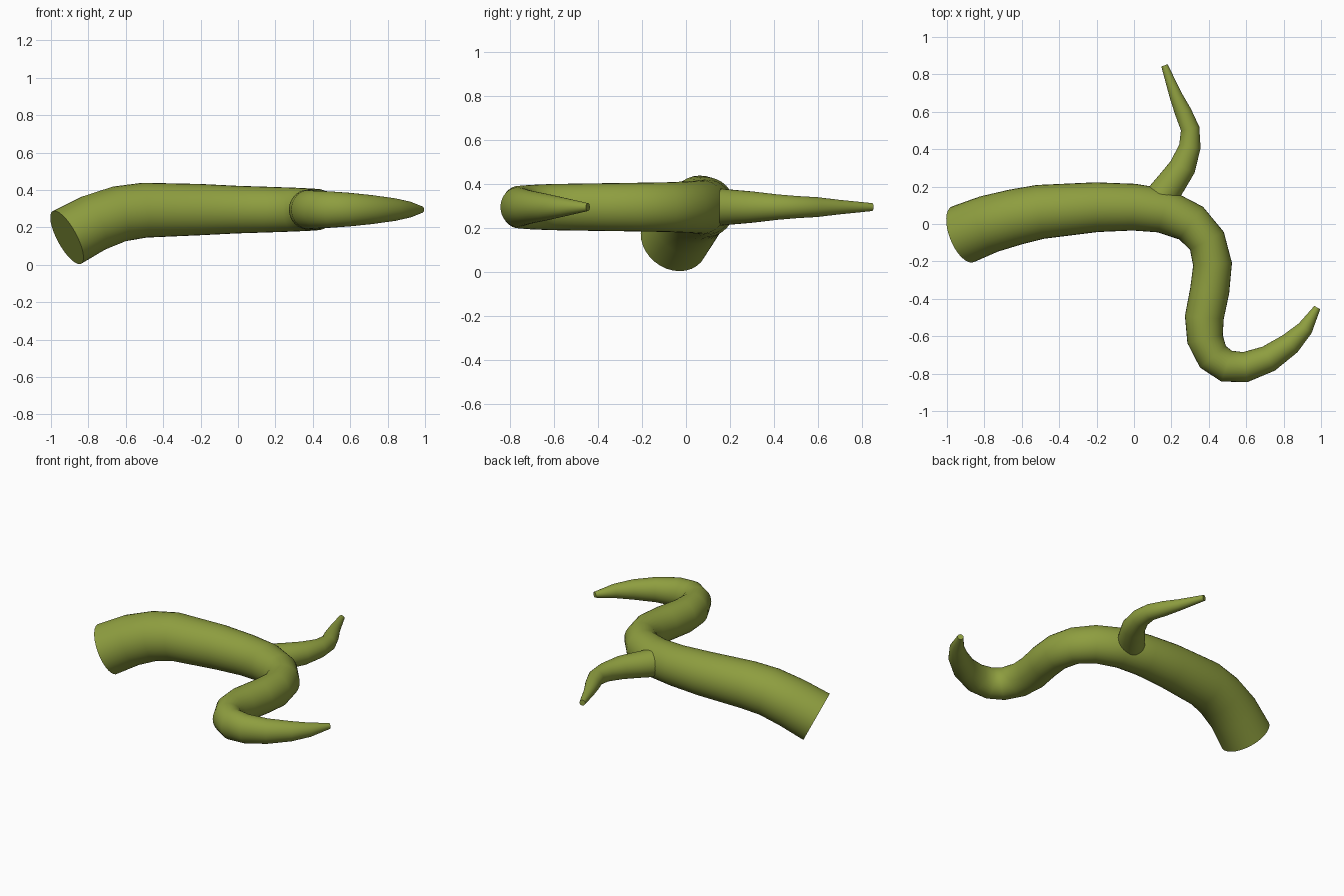
import bpy, bmesh, math
from mathutils import Vector

if "Cube" in bpy.data.objects:
    bpy.data.objects.remove(bpy.data.objects["Cube"])

SIDES = 32
bark = bpy.data.materials.new("olive_green")
bark.diffuse_color = (0.27, 0.34, 0.05, 1)
bark.use_nodes = True
bark.node_tree.nodes["Principled BSDF"].inputs["Base Color"].default_value = bark.diffuse_color


def tube(name, rows):
    """Tapered closed tube; each row is x, y, z, half width, half height."""
    pts = [Vector(r[:3]) for r in rows]
    n = len(pts)
    bm = bmesh.new()
    rings = []
    for i, (p, r) in enumerate(zip(pts, rows)):
        t = Vector((0, 0, 0))
        if i > 0:
            t += (p - pts[i - 1]).normalized()
        if i < n - 1:
            t += (pts[i + 1] - p).normalized()
        t.normalize()
        side = Vector((0, 0, 1)).cross(t).normalized()
        up = t.cross(side)
        rings.append([bm.verts.new(p + side * r[3] * math.cos(a) + up * r[4] * math.sin(a))
                      for a in (2 * math.pi * k / SIDES for k in range(SIDES))])
    for a, b in zip(rings, rings[1:]):
        for k in range(SIDES):
            m = (k + 1) % SIDES
            bm.faces.new((a[k], a[m], b[m], b[k]))
    bm.faces.new(rings[0][::-1])
    bm.faces.new(rings[-1])
    bmesh.ops.recalc_face_normals(bm, faces=bm.faces)
    me = bpy.data.meshes.new(name)
    bm.to_mesh(me)
    bm.free()
    ob = bpy.data.objects.new(name, me)
    bpy.context.collection.objects.link(ob)
    me.materials.append(bark)
    bpy.ops.object.select_all(action='DESELECT')
    ob.select_set(True)
    bpy.context.view_layer.objects.active = ob
    bpy.ops.object.shade_smooth_by_angle(angle=math.radians(45))
    return ob


# main stem: thick cut end, S-bend, tapered tip
Z = 0.295
tube("main_stem", [
    (-.915, -.055, .146, .16, .16),
    (-.775, .0, .222, .155, .155),
    (-.635, .037, .272, .15, .15),
    (-.5, .065, .292, .145, .147),
    (-.2, .09, Z, .133, .137),
    (0, .09, Z, .125, .127),
    (.16, .07, Z, .119, .122),
    (.305, .005, Z, .108, .117),
    (.39, -.09, Z, .102, .113),
    (.42, -.215, Z, .104, .111),
    (.405, -.355, Z, .105, .109),
    (.376, -.5, Z, .104, .107),
    (.38, -.615, Z, .097, .105),
    (.422, -.71, Z, .09, .101),
    (.495, -.76, Z, .087, .097),
    (.595, -.765, Z, .081, .09),
    (.72, -.72, Z, .072, .077),
    (.835, -.64, Z, .06, .061),
    (.915, -.558, Z, .043, .043),
    (.98, -.447, Z, .018, .018),
])

# side shoot: smaller curved tapered branch
shoot = [(.15, .15, .085), (.205, .225, .078), (.26, .305, .071), (.299, .415, .058),
         (.3, .51, .05), (.262, .6, .045), (.222, .69, .034), (.163, .848, .018)]
tube("side_shoot", [(x, y, Z, r, r) for x, y, r in shoot])
